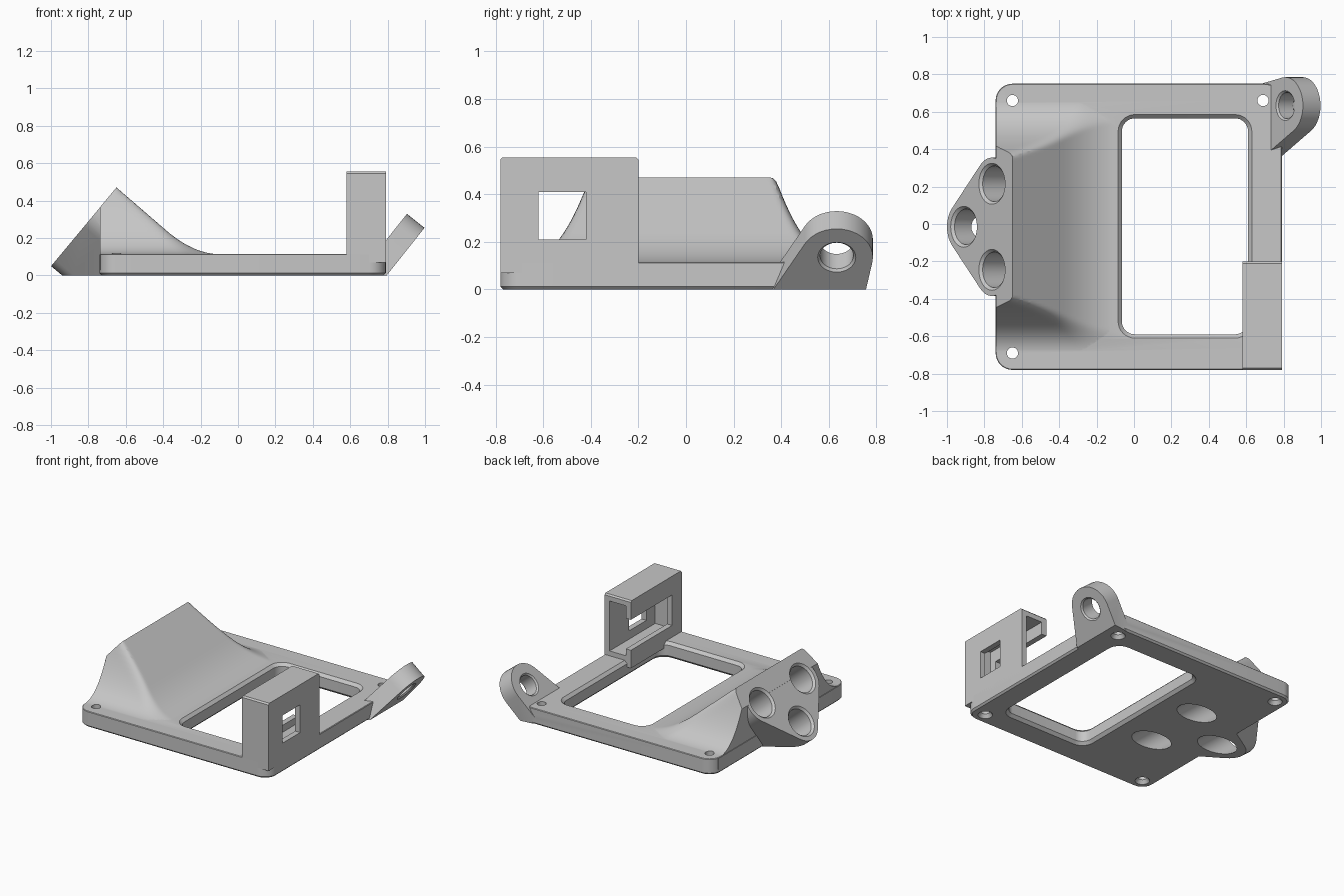
import bpy, bmesh, math
from mathutils import Matrix, Vector
from mathutils.geometry import convex_hull_2d

cube = bpy.data.objects.get("Cube")
if cube:
    bpy.data.objects.remove(cube)

grey = bpy.data.materials.new("plain grey")
grey.use_nodes = True
COLOUR = (0.57, 0.57, 0.57, 1)
grey.diffuse_color = COLOUR
grey.node_tree.nodes["Principled BSDF"].inputs["Base Color"].default_value = COLOUR
MID_Y = -0.015                       # symmetry line of the plate
TOP = 0.115                          # plate thickness


def finish(bm, name):
    bmesh.ops.recalc_face_normals(bm, faces=bm.faces)
    mesh = bpy.data.meshes.new(name)
    bm.to_mesh(mesh)
    bm.free()
    mesh.materials.append(grey)
    ob = bpy.data.objects.new(name, mesh)
    bpy.context.scene.collection.objects.link(ob)
    return ob


def keep_side(bm, point, normal):
    """Cut away everything in front of the plane and cap the cut."""
    geom = bm.verts[:] + bm.edges[:] + bm.faces[:]
    cut = bmesh.ops.bisect_plane(bm, geom=geom, plane_co=point, plane_no=normal, clear_outer=True)
    edges = [e for e in cut["geom_cut"] if isinstance(e, bmesh.types.BMEdge)]
    bmesh.ops.holes_fill(bm, edges=edges, sides=0)


def loft(name, rings, frame=Matrix(), above_ground=False):
    """Closed solid through matching outlines, each given as (outline, height)."""
    bm = bmesh.new()
    loops = [[bm.verts.new(frame @ Vector((x, y, h))) for x, y in pts] for pts, h in rings]
    bm.faces.new(loops[0][::-1])
    bm.faces.new(loops[-1])
    n = len(loops[0])
    for a, b in zip(loops, loops[1:]):
        for i in range(n):
            j = (i + 1) % n
            bm.faces.new((a[i], a[j], b[j], b[i]))
    if above_ground:
        keep_side(bm, (0, 0, 0), (0, 0, -1))
    return finish(bm, name)


def circle(x, y, r, n=40):
    return [(x + r * math.cos(math.tau * i / n), y + r * math.sin(math.tau * i / n)) for i in range(n)]


def rounded(x0, x1, y0, y1, r, grow=0.0, n=8):
    """Rounded rectangle outline, optionally grown outward."""
    pts = []
    corners = ((x1 - r, y1 - r), (x0 + r, y1 - r), (x0 + r, y0 + r), (x1 - r, y0 + r))
    for k, (cx, cy) in enumerate(corners):
        for i in range(n + 1):
            a = math.pi / 2 * (k + i / n)
            pts.append((cx + (r + grow) * math.cos(a), cy + (r + grow) * math.sin(a)))
    return pts


def hull(pts):
    return [pts[i] for i in convex_hull_2d(pts)]


def block(name, x0, x1, y0, y1, z0, z1, bevel=0.0):
    bm = bmesh.new()
    bmesh.ops.create_cube(bm, size=1)
    for v in bm.verts:
        v.co = Vector(((x0 + x1) / 2 + v.co.x * (x1 - x0), (y0 + y1) / 2 + v.co.y * (y1 - y0),
                       (z0 + z1) / 2 + v.co.z * (z1 - z0)))
    if bevel:
        rims = [e for e in bm.edges if abs(e.verts[0].co.x - e.verts[1].co.x) > 0.01
                and e.verts[0].co.z > z0 + 0.01]
        bmesh.ops.bevel(bm, geom=rims, offset=bevel, segments=1, affect='EDGES')
    return finish(bm, name)


def combine(target, others, operation):
    """Apply booleans and drop the operands."""
    for other in others:
        mod = target.modifiers.new("combine", 'BOOLEAN')
        mod.operation, mod.solver, mod.object = operation, 'EXACT', other
        bpy.context.view_layer.update()
        graph = bpy.context.evaluated_depsgraph_get()
        mesh = bpy.data.meshes.new_from_object(target.evaluated_get(graph))
        target.modifiers.clear()
        target.data = mesh
        bpy.data.objects.remove(other)


def frame_of(origin, u, v):
    u, v = Vector(u).normalized(), Vector(v).normalized()
    m = Matrix((u, v, u.cross(v))).transposed().to_4x4()
    m.translation = origin
    return m


# base plate with softened rims
def plate_ring(grow):
    return rounded(-0.74, 0.79, -0.78, 0.75, 0.09, grow)


body = loft("mount_body", [(plate_ring(-0.012), 0), (plate_ring(0), 0.012),
                           (plate_ring(0), TOP - 0.004), (plate_ring(-0.004), TOP)])


# ramp: a swept slope blended into flared flanks
def ramp_height(x, y):
    d = max(0, -0.09 - x)
    slope = 0.113 + 1.48 * d * d if d < 0.29 else 0.2375 + 0.863 * (d - 0.29)
    flank = 0.113 + 6.07 * max(0, 0.7 - abs(y - MID_Y)) ** 2.42
    k = 0.06
    h = max(k - abs(slope - flank), 0) / k
    return min(slope, flank) - h * h * k / 4


# frame on the slanted end: first axis runs uphill, third points outward
slant_top, slant_tip = Vector((-0.65, MID_Y, 0.47)), Vector((-1.0, MID_Y, 0.05))
slant_frame = frame_of(slant_tip, slant_top - slant_tip, (0, 1, 0))
slant_normal = slant_frame.to_3x3() @ Vector((0, 0, 1))
if slant_normal.x > 0:
    slant_frame = frame_of(slant_tip, slant_top - slant_tip, (0, -1, 0))
    slant_normal = -slant_normal
bm = bmesh.new()
bmesh.ops.create_grid(bm, x_segments=44, y_segments=100, size=0.5)
for v in bm.verts:
    x, y = -0.4145 + v.co.x * 0.647, MID_Y + v.co.y * 1.4
    v.co = (x, y, ramp_height(x, y))
walls = bmesh.ops.extrude_face_region(bm, geom=bm.faces[:])
for v in walls["geom"]:
    if isinstance(v, bmesh.types.BMVert):
        v.co.z = 0.03
bmesh.ops.recalc_face_normals(bm, faces=bm.faces)
keep_side(bm, slant_top, slant_normal)
ramp = finish(bm, "ramp")

# slanted three-hole pod
bores = [(0.14, 0), (0.375, 0.23), (0.375, -0.23)]
pod_pts = hull([p for u, v in bores for p in circle(u, v, 0.14)])
pod = loft("pod", [(pod_pts, -0.56), (pod_pts, -0.0005)], slant_frame, True)

# tilted ring ear at the back corner
ear_frame = frame_of((0.795, 0, 0), (0, 1, 0), (0.62, 0, 0.78))
ear_pts = hull(circle(0.633, 0.173, 0.152) +
               [(0.38, 0), (0.745, 0), (0.745, -0.06), (0.335, -0.06)])
ear = loft("ear", [(ear_pts, -0.12), (ear_pts, 0)], ear_frame, True)
combine(body, [ramp, pod, ear], 'UNION')


# window, screw holes, pod bores and ear hole
def window_ring(grow):
    return rounded(-0.065, 0.61, -0.59, 0.565, 0.07, grow)


cutters = [loft("window", [(window_ring(0.03), -0.01), (window_ring(0), 0.02),
                           (window_ring(0), TOP - 0.02), (window_ring(0.03), TOP + 0.01)])]
for x in (-0.65, 0.69):
    for y in (-0.69, 0.66):
        cutters.append(loft("screw_hole", [(circle(x, y, 0.055), -0.01), (circle(x, y, 0.03), 0.025),
                                           (circle(x, y, 0.03), 0.3)]))
for u, v in bores:
    cutters.append(loft("bore", [(circle(u, v, 0.095), -0.9), (circle(u, v, 0.095), -0.015),
                                 (circle(u, v, 0.12), 0.01)], slant_frame))
cutters.append(loft("ear_hole", [(circle(0.633, 0.173, r), h) for r, h in
                                 ((0.095, -0.135), (0.07, -0.11), (0.07, -0.01), (0.085, 0.005))], ear_frame))
combine(body, cutters, 'DIFFERENCE')

# clip holder: open channel with lips and a side window
holder = block("clip_holder", 0.58, 0.79, -0.78, -0.2, 0.07, 0.555, 0.01)
combine(holder, [block("cavity", 0.62, 0.75, -0.72, -0.1, 0.15, 0.51),
                 block("mouth", 0.5, 0.7, -0.67, -0.1, 0.2, 0.42),
                 block("side_window", 0.7, 0.9, -0.62, -0.42, 0.21, 0.41)], 'DIFFERENCE')

# smooth the curved body, keep the holder crisp
bpy.ops.object.select_all(action='DESELECT')
body.select_set(True)
bpy.context.view_layer.objects.active = body
bpy.ops.object.shade_smooth_by_angle(angle=math.radians(28))
